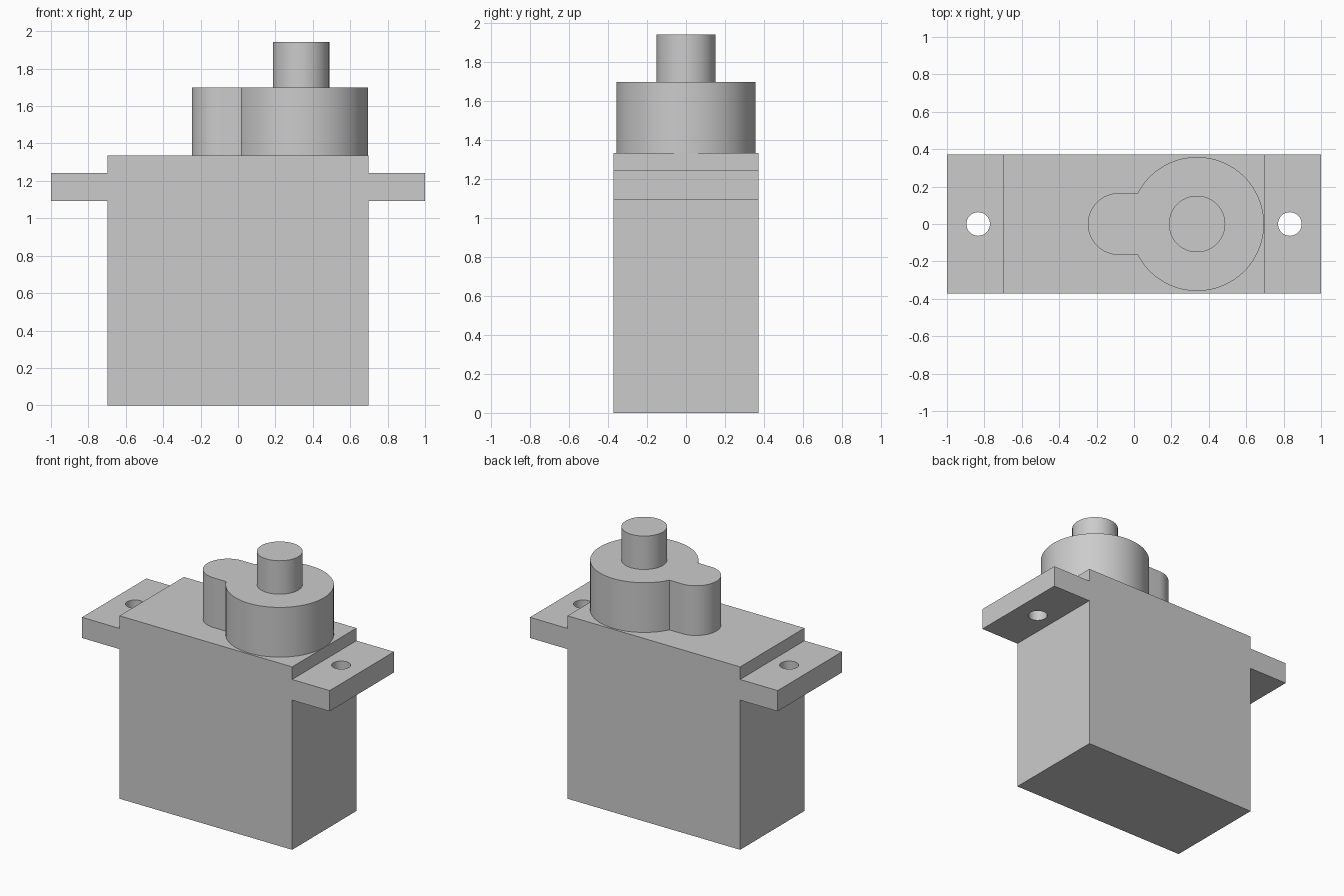
import bpy
import bmesh
from math import asin, cos, sin, pi, radians, sqrt

cube = bpy.data.objects.get("Cube")
if cube:
    bpy.data.objects.remove(cube, do_unlink=True)

grey = bpy.data.materials.new("light grey plastic")
grey.use_nodes = True
grey.diffuse_color = (0.6, 0.6, 0.6, 1)
grey.node_tree.nodes["Principled BSDF"].inputs["Base Color"].default_value = grey.diffuse_color


def arc(cx, radius, start, end, steps):
    """Points on an arc centred at (cx, 0)."""
    angles = [start + (end - start) * i / steps for i in range(steps + 1)]
    return [(cx + radius * cos(a), radius * sin(a)) for a in angles]


def prism(name, outline, place, direction):
    """Extrude a closed outline; place maps its 2D points into space."""
    bm = bmesh.new()
    face = bm.faces.new([bm.verts.new(place(u, v)) for u, v in outline])
    extruded = bmesh.ops.extrude_face_region(bm, geom=[face])["geom"]
    verts = [g for g in extruded if isinstance(g, bmesh.types.BMVert)]
    bmesh.ops.translate(bm, verts=verts, vec=direction)
    bmesh.ops.recalc_face_normals(bm, faces=bm.faces)
    mesh = bpy.data.meshes.new(name)
    bm.to_mesh(mesh)
    bm.free()
    mesh.materials.append(grey)
    obj = bpy.data.objects.new(name, mesh)
    bpy.context.collection.objects.link(obj)
    return obj


def upright(name, outline, bottom, top):
    return prism(name, outline, lambda x, y: (x, y, bottom), (0, 0, top - bottom))


def activate(obj):
    bpy.ops.object.select_all(action="DESELECT")
    obj.select_set(True)
    bpy.context.view_layer.objects.active = obj


# Main dimensions
HALF_WIDTH, HALF_DEPTH, CASE_TOP = 0.697, 0.371, 1.335
TAB_BOTTOM, TAB_TOP = 1.092, 1.243
SHAFT_X, BOSS_R, LOBE_X, LOBE_R = 0.337, 0.358, -0.082, 0.165
BOSS_TOP, SHAFT_TOP = 1.698, 1.942

# Case with its two mounting tabs, one mirrored side profile
half = [(HALF_WIDTH, 0), (HALF_WIDTH, TAB_BOTTOM), (1, TAB_BOTTOM),
        (1, TAB_TOP), (HALF_WIDTH, TAB_TOP), (HALF_WIDTH, CASE_TOP)]
profile = half + [(-x, z) for x, z in reversed(half)]
case = prism("case", profile, lambda x, z: (x, -HALF_DEPTH, z), (0, 2 * HALF_DEPTH, 0))

# Screw holes through the tabs
for side in (-1, 1):
    hole = upright("hole_cutter", arc(side * 0.833, 0.063, 0, 2 * pi, 48)[:-1], 1, 1.3)
    hole.hide_render = True
    cut = case.modifiers.new("screw hole", "BOOLEAN")
    cut.operation = "DIFFERENCE"
    cut.solver = "EXACT"
    cut.object = hole
    activate(case)
    bpy.ops.object.modifier_apply(modifier=cut.name)
    bpy.data.objects.remove(hole, do_unlink=True)

# Keyhole-shaped gear housing: large round boss joined to a small lobe
notch = pi - asin(LOBE_R / BOSS_R)
keyhole = arc(SHAFT_X, BOSS_R, -notch, notch, 80) + arc(LOBE_X, LOBE_R, pi / 2, 3 * pi / 2, 40)
housing = upright("gear_housing", keyhole, CASE_TOP, BOSS_TOP)

# Output shaft
shaft = upright("output_shaft", arc(SHAFT_X, 0.151, 0, 2 * pi, 64)[:-1], BOSS_TOP, SHAFT_TOP)

for part in (case, housing, shaft):
    activate(part)
    bpy.ops.object.shade_smooth_by_angle(angle=radians(30))
